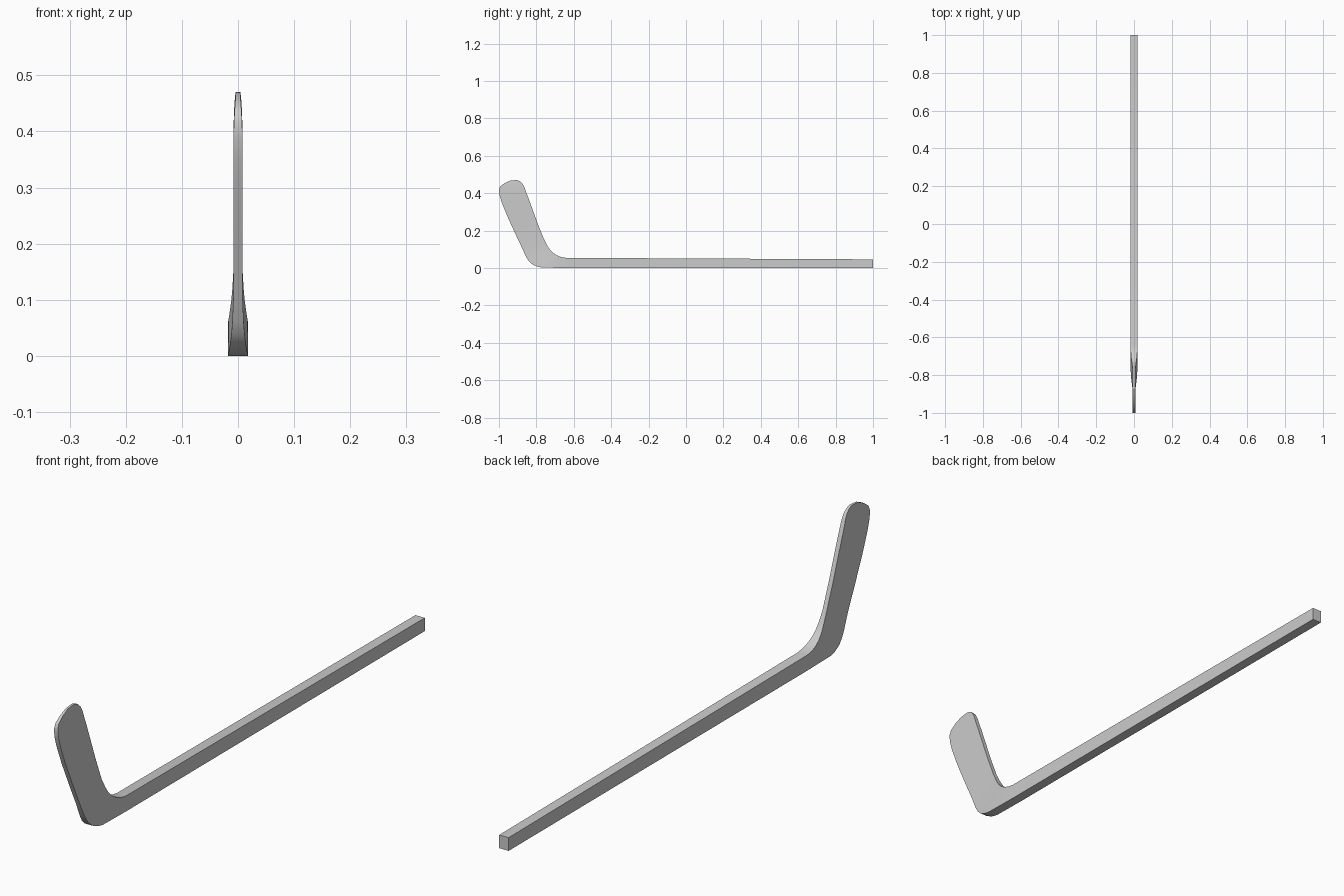
import bpy, bmesh, math

# Stations along the stick: outer edge (y, z), inner edge (y, z), half width
stations = [
    ((1.00, 0.0), (1.00, 0.046), 0.018),
    ((-0.64, 0.0), (-0.64, 0.054), 0.018),
    ((-0.77, 0.002), (-0.665, 0.058), 0.018),
    ((-0.795, 0.007), (-0.69, 0.067), 0.0165),
    ((-0.82, 0.018), (-0.71, 0.08), 0.0145),
    ((-0.84, 0.036), (-0.728, 0.098), 0.012),
    ((-0.855, 0.06), (-0.742, 0.12), 0.010),
    ((-0.878, 0.11), (-0.76, 0.155), 0.008),
    ((-0.916, 0.19), (-0.792, 0.235), 0.008),
    ((-0.957, 0.28), (-0.823, 0.32), 0.008),
    ((-0.985, 0.35), (-0.843, 0.375), 0.008),
    ((-0.997, 0.39), (-0.856, 0.408), 0.008),
    ((-1.00, 0.418), (-0.864, 0.432), 0.0072),
    ((-0.993, 0.436), (-0.875, 0.452), 0.0062),
    ((-0.97, 0.453), (-0.888, 0.464), 0.005),
    ((-0.94, 0.467), (-0.905, 0.470), 0.004),
]

bm = bmesh.new()
rings = []
for (yo, zo), (yi, zi), w in stations:
    rings.append([bm.verts.new(p) for p in
                  ((-w, yo, zo), (w, yo, zo), (w, yi, zi), (-w, yi, zi))])

# Skin the shaft and blade, then cap both ends
for a, b in zip(rings, rings[1:]):
    for i in range(4):
        j = (i + 1) % 4
        bm.faces.new((a[i], a[j], b[j], b[i]))
bm.faces.new(rings[0])
bm.faces.new(rings[-1])
bmesh.ops.recalc_face_normals(bm, faces=bm.faces[:])

mesh = bpy.data.meshes.new("hockey_stick")
bm.to_mesh(mesh)
bm.free()
stick = bpy.data.objects.new("hockey_stick", mesh)
bpy.context.collection.objects.link(stick)

# Smooth the bend while keeping the long edges crisp
bpy.context.view_layer.objects.active = stick
stick.select_set(True)
bpy.ops.object.shade_smooth_by_angle(angle=math.radians(35))
